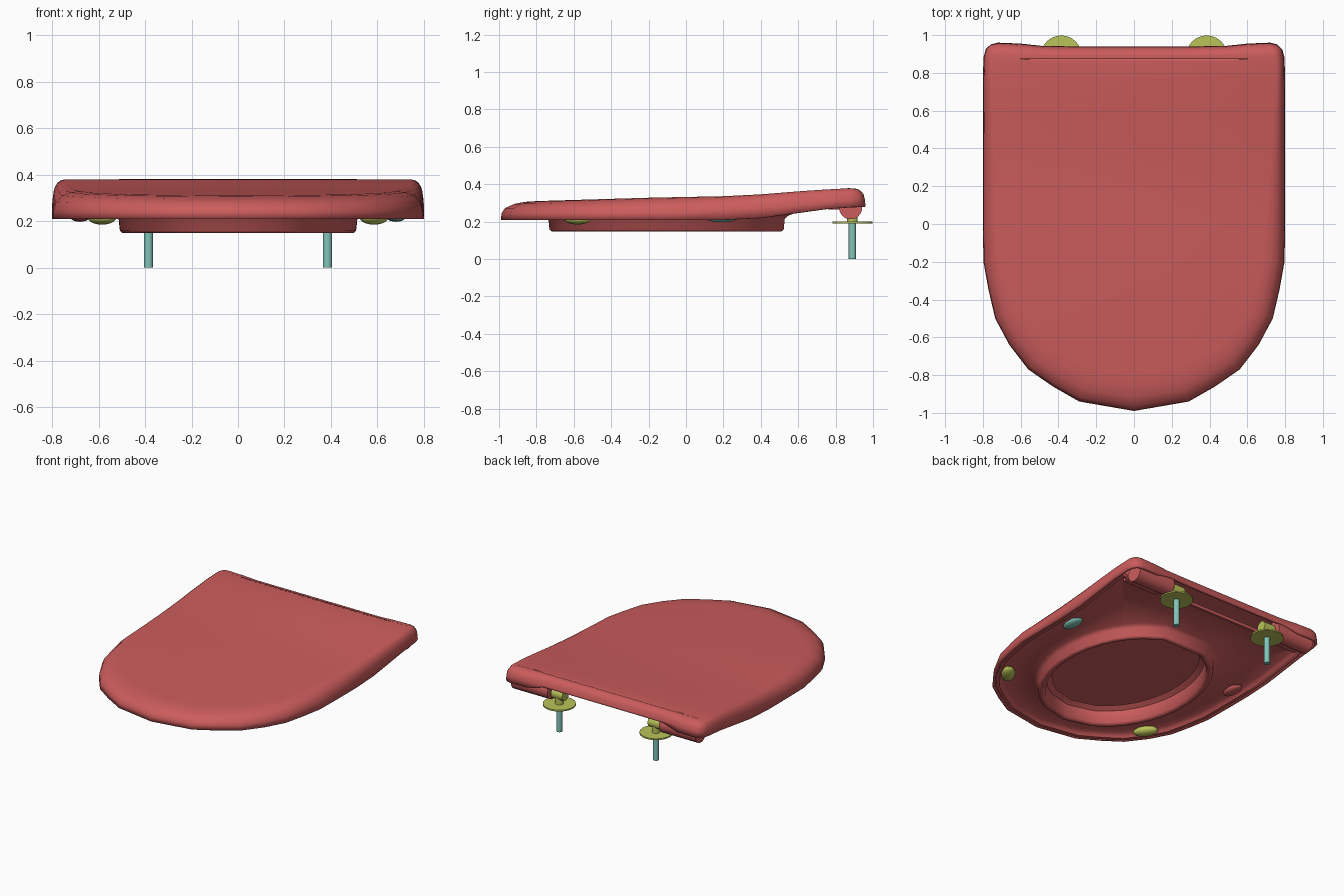
import bpy, bmesh, math
from mathutils import Vector, Matrix

if "Cube" in bpy.data.objects:
    bpy.data.objects.remove(bpy.data.objects["Cube"])


def material(name, rgb):
    m = bpy.data.materials.new(name)
    m.use_nodes = True
    m.diffuse_color = (*rgb, 1)
    m.node_tree.nodes["Principled BSDF"].inputs["Base Color"].default_value = (*rgb, 1)
    return m


RED = material("soft red", (0.60, 0.107, 0.107))
TEAL = material("teal", (0.22, 0.55, 0.48))
OLIVE = material("olive yellow", (0.49, 0.55, 0.10))


def finish(bm, name, mat, angle=40):
    bmesh.ops.recalc_face_normals(bm, faces=bm.faces)
    mesh = bpy.data.meshes.new(name)
    bm.to_mesh(mesh)
    bm.free()
    mesh.materials.append(mat)
    ob = bpy.data.objects.new(name, mesh)
    bpy.context.scene.collection.objects.link(ob)
    bpy.ops.object.select_all(action="DESELECT")
    ob.select_set(True)
    bpy.context.view_layer.objects.active = ob
    bpy.ops.object.shade_smooth_by_angle(angle=math.radians(angle))
    return ob


def interp(table, t):
    for (a, u), (b, v) in zip(table, table[1:]):
        if t <= b:
            return u + (v - u) * max(0, t - a) / (b - a)
    return table[-1][1]


# Half outline of the lid, front centre to back, mirrored into a loop
half = [(0, -.99), (.29, -.94), (.43, -.86), (.56, -.77), (.66, -.64), (.735, -.5),
        (.77, -.35), (.797, -.2), (.8, .0), (.8, .2), (.8, .4), (.8, .6), (.8, .75),
        (.797, .88), (.785, .925), (.76, .95), (.72, .96), (.6, .955), (.48, .942), (.25, .94)]
loop = [Vector(p) for p in half + [(-x, y) for x, y in reversed(half[1:])]]
count = len(loop)


def inset(i, width):
    tangent = (loop[(i + 1) % count] - loop[i]).normalized() + (loop[i] - loop[i - 1]).normalized()
    tangent.normalize()
    return loop[i] + Vector((-tangent.y, tangent.x)) * width


def top_z(y):
    return interp([(-1, .29), (-.8, .31), (-.2, .328), (.3, .338), (.6, .362), (.85, .379), (.9, .378)], y)


def bottom_z(x, y):
    z = interp([(-1, .21), (.33, .21), (.8, .275), (.96, .28)], y)
    return z + .03 if y > .9 and abs(x) < .5 else z


def wall_z(y):
    return interp([(-1, .245), (0, .25), (.4, .275), (.9, .32)], y)


def shoulder(y):
    return interp([(-1, .19), (-.5, .13), (0, .1), (.5, .06), (.85, .04), (.96, .06)], y)


def bridge(bm, a, b):
    for i in range(len(a)):
        j = (i + 1) % len(a)
        bm.faces.new((a[i], a[j], b[j], b[i]))


# Lid: wall, rounded shoulder and top strips
bm = bmesh.new()
rings = [[bm.verts.new((p.x, p.y, bottom_z(p.x, p.y))) for p in loop]]
for deg in (0, 25, 50, 70, 90):
    a = math.radians(deg)
    ring = []
    for i, p in enumerate(loop):
        w = shoulder(p.y)
        q = inset(i, .004 + w * (1 - math.cos(a)))
        z = wall_z(p.y)
        end = top_z(inset(i, w).y)
        ring.append(bm.verts.new((q.x, q.y, z + (end - z) * math.sin(a))))
    rings.append(ring)
for a, b in zip(rings, rings[1:]):
    bridge(bm, a, b)
cap = rings[-1]
bm.faces.new((cap[0], cap[1], cap[-1]))
for i in range(1, len(half) - 1):
    bm.faces.new((cap[i], cap[i + 1], cap[count - i - 1], cap[count - i]))
lid = finish(bm, "lid", RED, 50)
shell = lid.modifiers.new("shell", "SOLIDIFY")
shell.thickness = .018
shell.offset = -1

# Seat: hollow-bottomed ring with a deep oval inner lip
SEAT_BACK = .8


def seat_ring(bm, width, height):
    ring = []
    for i in range(count):
        p = inset(i, width)
        y = min(p.y, SEAT_BACK - max(0, width - .03))
        ring.append(bm.verts.new((p.x, y, bottom_z(1, y) + height)))
    return ring


def oval_ring(bm, shrink, z):
    ring = []
    for i in range(count):
        p = inset(i, .03)
        y = min(p.y, SEAT_BACK) + .085
        t = math.atan2(y / .645, p.x / .51)
        ring.append(bm.verts.new((math.cos(t) * (.51 - shrink),
                                  math.sin(t) * (.645 - shrink) - .085, z)))
    return ring


bm = bmesh.new()
rings = [seat_ring(bm, .022, 0), seat_ring(bm, .027, .022), seat_ring(bm, .09, .05),
         oval_ring(bm, .09, .262), oval_ring(bm, .055, .24), oval_ring(bm, .045, .16),
         oval_ring(bm, .03, .148), oval_ring(bm, .012, .148), oval_ring(bm, 0, .158),
         oval_ring(bm, -.006, .215), oval_ring(bm, -.03, .235),
         seat_ring(bm, .075, .025), seat_ring(bm, .055, .012), seat_ring(bm, .045, 0)]
for i, ring in enumerate(rings):
    bridge(bm, ring, rings[(i + 1) % len(rings)])
finish(bm, "seat", RED, 50)


def cylinder(name, mat, centre, radius, length, axis="Z", sides=24):
    bm = bmesh.new()
    bmesh.ops.create_cone(bm, cap_ends=True, segments=sides, radius1=radius, radius2=radius, depth=length)
    turn = Matrix.Rotation(math.pi / 2, 4, "Y") if axis == "X" else Matrix()
    bm.transform(Matrix.Translation(centre) @ turn)
    return finish(bm, name, mat)


def block(name, mat, centre, size):
    bm = bmesh.new()
    bmesh.ops.create_cube(bm, size=1)
    bm.transform(Matrix.Translation(centre) @ Matrix.Diagonal((*size, 1)))
    return finish(bm, name, mat)


def bumper(name, mat, centre, size, turn=0):
    bm = bmesh.new()
    bmesh.ops.create_uvsphere(bm, u_segments=20, v_segments=10, radius=1)
    bm.transform(Matrix.Translation(centre) @ Matrix.Rotation(turn, 4, "Z") @ Matrix.Diagonal((*size, 1)))
    return finish(bm, name, mat)


# Hinges and bumpers on both sides
for side, word in ((1, "left"), (-1, "right")):
    x = .385 * side
    cylinder(word + "_hinge_barrel", RED, (.59 * side, .88, .275), .062, .29, "X")
    block(word + "_hinge_arm", RED, (.59 * side, .82, .295), (.27, .12, .06))
    cylinder(word + "_hinge_knuckle", OLIVE, (x, .885, .265), .038, .09, "X")
    cylinder(word + "_hinge_post", OLIVE, (x, .89, .225), .028, .06)
    cylinder(word + "_hinge_pin", TEAL, (.43 * side, .885, .265), .018, .12, "X")
    cylinder(word + "_hinge_disc", OLIVE, (x, .89, .195), .108, .01, sides=32)
    cylinder(word + "_bolt", TEAL, (x, .89, .1), .02, .2)
    bumper(word + "_front_bumper", OLIVE, (.585 * side, -.58, .215), (.045, .085, .03), -.62 * side)
    bumper(word + "_rear_bumper", TEAL if side > 0 else RED, (.68 * side, .19, .218), (.042, .085, .021))
    bumper(word + "_lid_bumper", RED, (.55 * side, -.35, .285), (.035, .035, .03))
